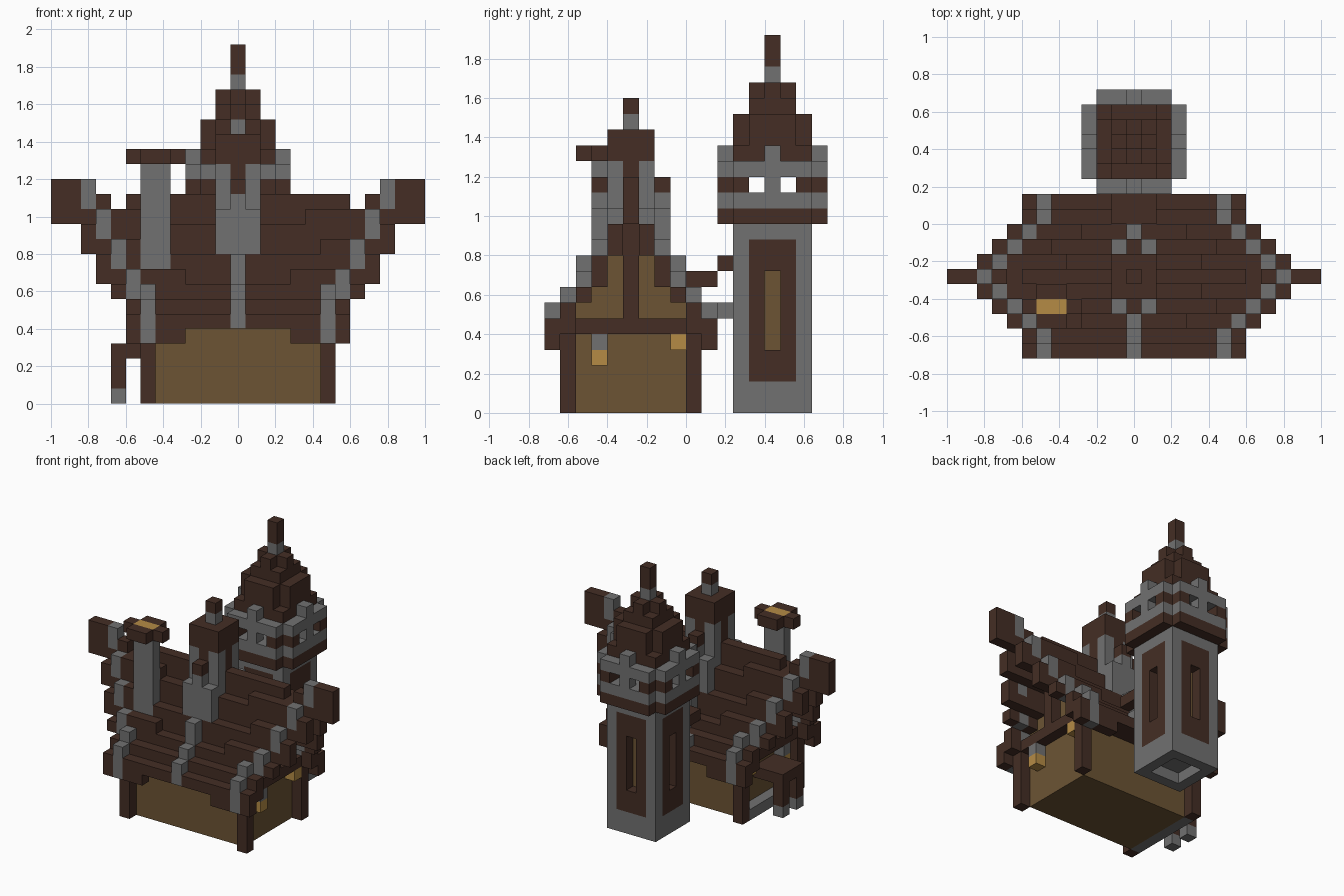
import bpy
import bmesh
from mathutils import Vector

if "Cube" in bpy.data.objects:
    bpy.data.objects.remove(bpy.data.objects["Cube"])

U = 0.08              # size of one block
HOUSE, TOWER = 5, 14  # middle rows of the two buildings


def material(name, rgb):
    m = bpy.data.materials.new(name)
    m.use_nodes = True
    m.diffuse_color = (*rgb, 1)
    m.node_tree.nodes["Principled BSDF"].inputs["Base Color"].default_value = (*rgb, 1)
    return m


MATS = {
    "wood": material("dark_wood", (0.058, 0.027, 0.018)),
    "stone": material("grey_stone", (0.165, 0.165, 0.165)),
    "plaster": material("tan_plaster", (0.150, 0.088, 0.034)),
    "glow": material("lantern_gold", (0.46, 0.26, 0.06)),
}
blocks = {}           # block position -> (part, colour)


def fill(part, colour, x, y, z, mx=False, my=None):
    """Fill blocks; x and y inclusive, z from level to level, optional mirrors."""
    for i in range(x[0], x[1] + 1):
        for j in range(y[0], y[1] + 1):
            for k in range(*z):
                for a in {i, -i if mx else i}:
                    for b in {j, 2 * my - j if my is not None else j}:
                        blocks[a, b, k] = (part, colour)


def house(part, colour, x, y, z):
    fill(part, colour, x, y, z, True, HOUSE)


def around(part, colour, x, z):
    """Blocks of the overhanging ring on all four tower sides."""
    fill(part, colour, x, (TOWER + 3, TOWER + 3), z, True, TOWER)
    fill(part, colour, (3, 3), (TOWER + x[0], TOWER + x[1]), z, True, TOWER)


# House walls with stepped gables
for row, top in ((2, 7), (3, 8), (4, 10), (5, 12)):
    house("house_walls", "plaster", (0, 5), (row, row), (0, top))

# Roof: distance, bottom, top, last block of the row, start of raised ends
for d, low, top, last, split in ((5, 4, 6, 5, 9), (4, 5, 7, 5, 9), (3, 7, 8, 6, 4),
                                 (2, 8, 10, 7, 6), (1, 10, 12, 8, 5), (0, 12, 14, 9, 12)):
    j = (HOUSE - d, HOUSE - d)
    house("roof", "wood", (0, last), j, (low, top))
    if split <= last:
        house("roof", "wood", (split, last), j, (low, top + 1))
    # Leaning verge with a raised stone course and wooden edge
    house("roof", "wood", (last + 1, last + 2), j, (low, top))
    house("verge", "stone", (last + 1, last + 1), j, (max(low, top - 1) if d < 4 else low, top + 1))
for i in range(4):
    blocks.pop((i, 0, 4), None)
    blocks.pop((-i, 0, 4), None)
    blocks.pop((i, 10, 4), None)
    blocks.pop((-i, 10, 4), None)
for s in (-1, 1):
    blocks.pop((8 * s, HOUSE, 13), None)
house("ridge_ends", "wood", (11, 12), (HOUSE, HOUSE), (12, 15))

# Corner posts, gable beams and king posts
house("corner_posts", "wood", (6, 6), (1, 1), (0, 5))
house("gable_beams", "wood", (6, 6), (1, 5), (5, 6))
house("gable_beams", "wood", (6, 6), (5, 5), (6, 12))

# Stone strip climbing the roof
for j, low, top in ((0, 5, 7), (1, 6, 8), (2, 7, 10)):
    house("roof_strip", "stone", (0, 0), (j, j), (low, top))

# Roof turret with buttresses and finial
house("turret", "stone", (0, 1), (3, 3), (10, 13))
house("turret", "stone", (0, 0), (3, 3), (13, 14))
house("turret", "wood", (0, 0), (3, 3), (14, 15))
house("turret", "wood", (0, 1), (4, 5), (12, 16))
house("turret", "stone", (1, 1), (4, 4), (11, 16))
house("turret", "wood", (0, 1), (4, 5), (16, 18))
house("turret_finial", "stone", (0, 0), (5, 5), (18, 19))
house("turret_finial", "wood", (0, 0), (5, 5), (19, 20))

# Chimney with glowing cap
fill("chimney", "stone", (-6, -5), (3, 3), (8, 16))
fill("chimney_cap", "wood", (-7, -4), (3, 3), (16, 17))
fill("chimney_cap", "wood", (-6, -5), (2, 4), (16, 17))
fill("chimney_cap", "glow", (-6, -5), (3, 3), (16, 17))

# Lanterns on both gable walls
fill("lanterns", "glow", (6, 6), (3, 3), (3, 4), True)
fill("lanterns", "stone", (6, 6), (3, 3), (4, 5), True)
fill("lanterns", "glow", (6, 6), (8, 8), (4, 5), True)

# Side porch and footing
fill("footing", "stone", (-6, -6), (2, 8), (0, 1))
fill("porch", "wood", (-8, -6), (4, 6), (3, 4))
fill("porch", "wood", (-8, -8), (4, 4), (1, 3), my=HOUSE)
fill("porch", "stone", (-8, -8), (4, 4), (0, 1), my=HOUSE)

# Bridge to the tower
fill("bridge", "stone", (-1, 1), (10, 11), (6, 7))
fill("bridge", "wood", (-1, 1), (9, 10), (8, 9))
fill("bridge", "wood", (-1, 1), (11, 11), (9, 10))

# Tower shaft with panels and recessed slits on each side
fill("tower", "stone", (-2, 2), (12, 16), (0, 14))
fill("tower", "plaster", (-1, 1), (13, 15), (2, 11))
fill("tower", "wood", (-1, 1), (13, 15), (0, 1))
fill("tower_panels", "wood", (-1, 1), (12, 12), (2, 11), my=TOWER)
fill("tower_panels", "wood", (2, 2), (13, 15), (2, 11), True)
for k in range(4, 9):
    for a, b in ((0, 12), (0, 16), (-2, 14), (2, 14)):
        blocks.pop((a, b, k), None)
for a in (-1, 0, 1):
    for b in (13, 14, 15):
        blocks.pop((a, b, 0), None)

# Tower gallery: brackets, open arcade and battlement
around("gallery", "wood", (-2, 2), (12, 13))
around("gallery", "stone", (-2, 2), (13, 14))
around("gallery", "wood", (2, 2), (14, 15))
around("gallery", "wood", (-2, -2), (14, 15))
around("gallery", "stone", (0, 0), (14, 15))
fill("gallery", "wood", (2, 2), (12, 12), (14, 15), True, TOWER)
fill("gallery", "stone", (-2, 2), (12, 16), (15, 16))
around("battlement", "stone", (-2, 2), (15, 16))
around("battlement", "stone", (0, 0), (16, 17))

# Tower spire in stepped layers, each topped by a cross
for half, low in ((2, 16), (1, 19)):
    fill("spire", "wood", (-half, half), (TOWER - half, TOWER + half), (low, low + 1))
    n, top = half - 1, (19 if half == 2 else 21)
    fill("spire", "wood", (-half, half), (TOWER - n, TOWER + n), (low + 1, top))
    fill("spire", "wood", (-n, n), (TOWER - half, TOWER + half), (low + 1, top))
fill("spire_tip", "stone", (0, 0), (TOWER, TOWER), (21, 22))
fill("spire_tip", "wood", (0, 0), (TOWER, TOWER), (22, 24))


# Turn each part's blocks into one mesh of exposed faces
def build(part):
    bm = bmesh.new()
    colours = list(MATS)
    verts = {}

    def vert(p):
        key = tuple(round(c * 2) for c in p)
        if key not in verts:
            verts[key] = bm.verts.new((p.x * U, (p.y - 8.5) * U, p.z * U))
        return verts[key]

    for pos, (owner, colour) in blocks.items():
        if owner != part:
            continue
        centre = Vector((pos[0], pos[1], pos[2] + 0.5))
        for axis in range(3):
            for sign in (-1, 1):
                near = list(pos)
                near[axis] += sign
                if tuple(near) in blocks:
                    continue
                n, u = Vector(), Vector()
                n[axis] = sign / 2
                u[(axis + 1) % 3] = 0.5
                v = n.cross(u) * 2
                c = centre + n
                face = bm.faces.new([vert(c + q) for q in (-u - v, u - v, u + v, v - u)])
                face.material_index = colours.index(colour)
    mesh = bpy.data.meshes.new(part)
    bm.to_mesh(mesh)
    bm.free()
    for m in MATS.values():
        mesh.materials.append(m)
    bpy.context.collection.objects.link(bpy.data.objects.new(part, mesh))


for part in sorted({owner for owner, _ in blocks.values()}):
    build(part)
